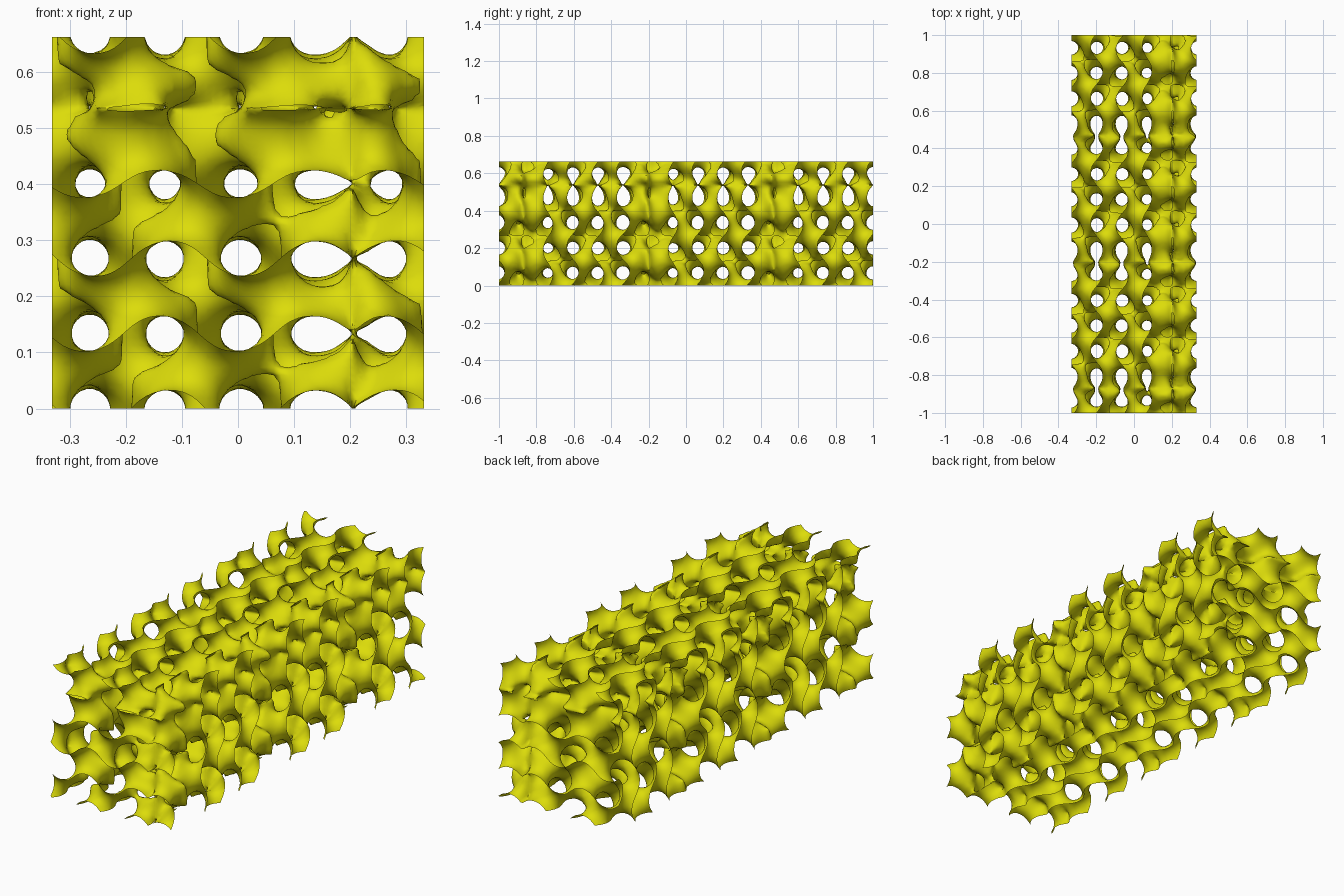
import bpy, bmesh, math

if "Cube" in bpy.data.objects:
    bpy.data.objects.remove(bpy.data.objects["Cube"])

U = 2.0 / 299            # fine unit: 100 units per repeating block
STEP = 2                 # sampling step in fine units
SIZE = (99, 299, 99)     # block extents in fine units
# Sine strength across one block: swells, then collapses at the seam
AMP = ((-50, 0.05), (-44, 0.8), (-38, 1.3), (-30, 1.15), (-20, 1.0),
       (12, 1.0), (30, 0.74), (50, 0.08))


# Wave pair along one axis: 2.5 periods per block
def wave(i):
    p = (i + 20) % 100 - 50
    amp = 1.0
    for (a, va), (b, vb) in zip(AMP, AMP[1:]):
        if a <= p <= b:
            t = (p - a) / (b - a)
            amp = va + (vb - va) * t * t * (3 - 2 * t)
    ang = math.pi * p / 20
    return amp * math.sin(ang), math.cos(ang)


# Sample the gyroid field on a grid slightly larger than the block (y runs back to front)
coords = [[STEP * (n - 2) for n in range(s // STEP + 6)] for s in SIZE]
wx, wz = [[wave(i) for i in coords[a]] for a in (0, 2)]
wy = [wave(SIZE[1] - i) for i in coords[1]]
nx, ny, nz = len(wx), len(wy), len(wz)
F = [sx * cy + sy * cz + sz * cx + 1e-5
     for sx, cx in wx for sy, cy in wy for sz, cz in wz]
DX, DY, DZ = ny * nz, nz, 1

# One surface vertex per crossed cell, at the mean of its edge crossings
corners = [(x, y, z) for x in (0, 1) for y in (0, 1) for z in (0, 1)]
offs = [x * DX + y * DY + z * DZ for x, y, z in corners]
edges = [(a, b) for a in range(8) for b in range(a + 1, 8) if bin(a ^ b).count("1") == 1]
verts, index = [], {}
for i in range(nx - 1):
    for j in range(ny - 1):
        base = i * DX + j * DY
        for k in range(nz - 1):
            n = base + k
            v = [F[n + o] for o in offs]
            if min(v) > 0 or max(v) <= 0:
                continue
            px = py = pz = c = 0
            for a, b in edges:
                if (v[a] > 0) != (v[b] > 0):
                    t = v[a] / (v[a] - v[b])
                    A, B = corners[a], corners[b]
                    px += A[0] + t * (B[0] - A[0])
                    py += A[1] + t * (B[1] - A[1])
                    pz += A[2] + t * (B[2] - A[2])
                    c += 1
            index[n] = len(verts)
            verts.append((((i + px / c - 2) * STEP - SIZE[0] / 2) * U,
                          ((j + py / c - 2) * STEP - SIZE[1] / 2) * U,
                          ((k + pz / c - 2) * STEP) * U))

# One quad around every crossed grid edge
faces = []
for n in index:
    for d, e, g in ((DX, DY, DZ), (DY, DZ, DX), (DZ, DX, DY)):
        if (F[n] > 0) != (F[n + d] > 0):
            q = [index.get(m) for m in (n, n - e, n - e - g, n - g)]
            if None not in q:
                faces.append(q if F[n] > 0 else q[::-1])

mesh = bpy.data.meshes.new("gyroid_lattice")
mesh.from_pydata(verts, [], faces)

# Relax the seams a little, then trim cleanly to the box
bm = bmesh.new()
bm.from_mesh(mesh)
for _ in range(2):
    bmesh.ops.smooth_vert(bm, verts=[v for v in bm.verts if not v.is_boundary], factor=0.5,
                          use_axis_x=True, use_axis_y=True, use_axis_z=True)
hx, hy, hz = SIZE[0] * U / 2, 1.0, SIZE[2] * U
for co, no in (((hx, 0, 0), (1, 0, 0)), ((-hx, 0, 0), (-1, 0, 0)),
               ((0, hy, 0), (0, 1, 0)), ((0, -hy, 0), (0, -1, 0)),
               ((0, 0, hz), (0, 0, 1)), ((0, 0, 0), (0, 0, -1))):
    bmesh.ops.bisect_plane(bm, geom=bm.verts[:] + bm.edges[:] + bm.faces[:],
                           plane_co=co, plane_no=no, clear_outer=True)
bm.to_mesh(mesh)
bm.free()

# Yellow finish, smooth shading
mat = bpy.data.materials.new("yellow")
mat.diffuse_color = (0.72, 0.72, 0.003, 1)
mat.use_nodes = True
mat.node_tree.nodes["Principled BSDF"].inputs["Base Color"].default_value = mat.diffuse_color
mesh.materials.append(mat)
obj = bpy.data.objects.new("gyroid_lattice", mesh)
bpy.context.collection.objects.link(obj)
bpy.context.view_layer.objects.active = obj
obj.select_set(True)
bpy.ops.object.shade_smooth_by_angle(angle=math.radians(60))
